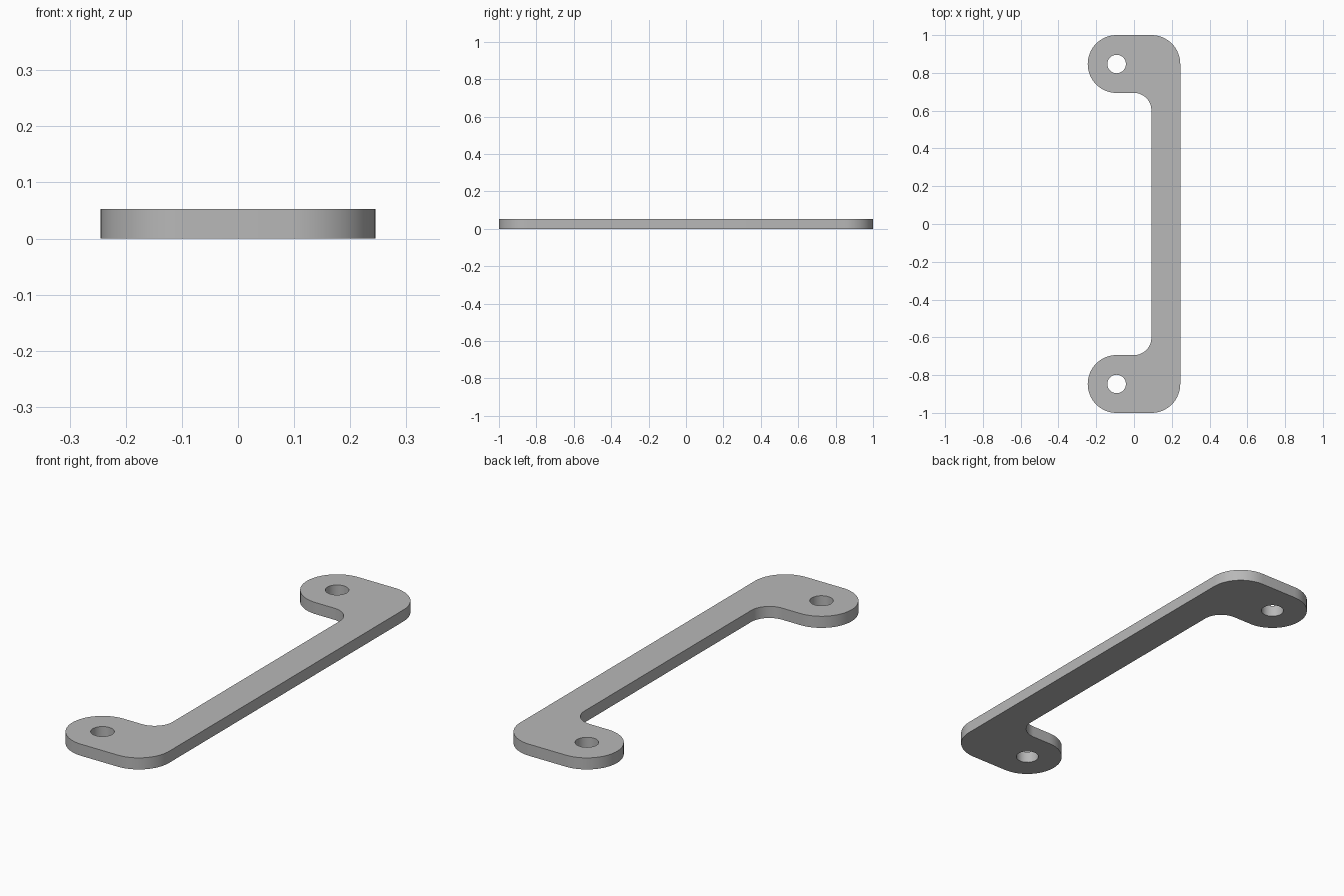
import bpy, bmesh
from math import sin, cos, radians

cube = bpy.data.objects.get("Cube")
if cube:
    bpy.data.objects.remove(cube, do_unlink=True)

THICK = 0.053
R_END = 0.153      # rounded ends and outer corners
R_INNER = 0.092    # inner fillets
R_HOLE = 0.049
CX, CY = 0.092, 0.847


def arc(x, y, r, start, end, steps):
    angles = [radians(start + (end - start) * i / steps) for i in range(steps + 1)]
    return [(x + r * cos(a), y + r * sin(a)) for a in angles]


# Half outline, from the outer edge round the lug to the inner edge
half = arc(CX, CY, R_END, 0, 90, 16)
half += arc(-CX, CY, R_END, 90, 270, 32)
half += arc(0, CY - R_END - R_INNER, R_INNER, 90, 0, 16)
outline = half + [(x, -y) for x, y in reversed(half)]
holes = [arc(-CX, side * CY, R_HOLE, 0, 360, 32)[:-1] for side in (1, -1)]

# Flat plate with holes, extruded to thickness
bm = bmesh.new()
edges = []
for loop in [outline] + holes:
    verts = [bm.verts.new((x, y, 0)) for x, y in loop]
    edges += [bm.edges.new((v, verts[i - 1])) for i, v in enumerate(verts)]
bmesh.ops.triangle_fill(bm, edges=edges, use_beauty=True, use_dissolve=False)
result = bmesh.ops.extrude_face_region(bm, geom=bm.faces[:], use_keep_orig=True)
top = [g for g in result["geom"] if isinstance(g, bmesh.types.BMVert)]
bmesh.ops.translate(bm, verts=top, vec=(0, 0, THICK))
bmesh.ops.recalc_face_normals(bm, faces=bm.faces[:])

mesh = bpy.data.meshes.new("handle_plate")
bm.to_mesh(mesh)
bm.free()
plate = bpy.data.objects.new("handle_plate", mesh)
bpy.context.collection.objects.link(plate)

# Plain grey material
grey = bpy.data.materials.new("plain_grey")
grey.use_nodes = True
colour = (0.48, 0.48, 0.48, 1)
grey.diffuse_color = colour
grey.node_tree.nodes["Principled BSDF"].inputs["Base Color"].default_value = colour
mesh.materials.append(grey)

# Smooth rounded walls, sharp rims
bpy.ops.object.select_all(action="DESELECT")
plate.select_set(True)
bpy.context.view_layer.objects.active = plate
bpy.ops.object.shade_smooth_by_angle(angle=radians(30))
